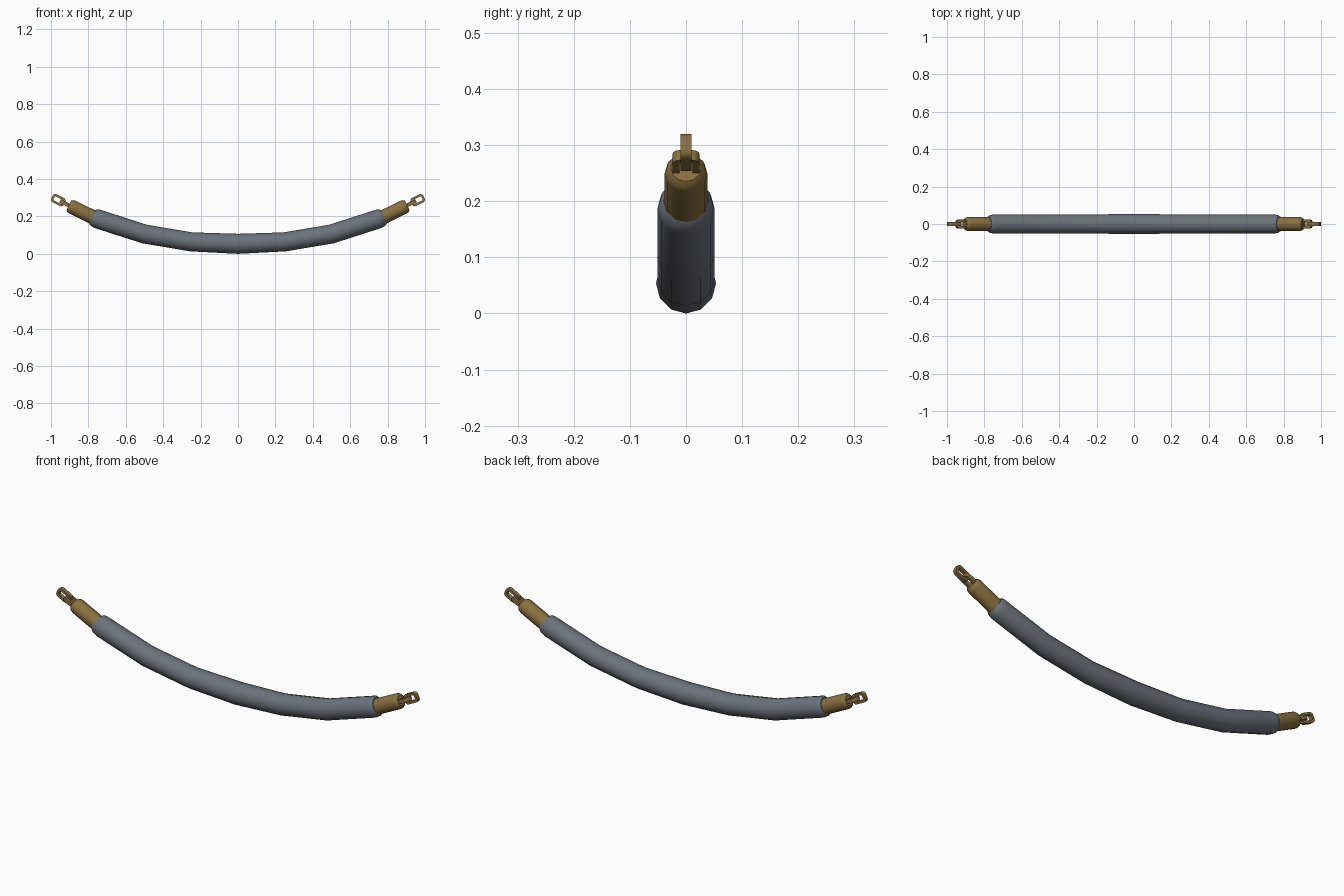
import bpy, bmesh, math
from mathutils import Vector

if "Cube" in bpy.data.objects:
    bpy.data.objects.remove(bpy.data.objects["Cube"])

TILT = math.radians(26.5)          # slope of the rope ends


def material(name, rgb):
    m = bpy.data.materials.new(name)
    m.diffuse_color = (*rgb, 1)
    m.use_nodes = True
    m.node_tree.nodes["Principled BSDF"].inputs["Base Color"].default_value = m.diffuse_color
    return m


ROPE = material("rope_grey", (0.15, 0.17, 0.20))
BRASS = material("brass", (0.25, 0.16, 0.05))


def finish(name, bm, mat, angle):
    bmesh.ops.recalc_face_normals(bm, faces=bm.faces)
    me = bpy.data.meshes.new(name)
    bm.to_mesh(me)
    bm.free()
    me.materials.append(mat)
    for p in me.polygons:
        p.use_smooth = True
    me.set_sharp_from_angle(angle=math.radians(angle))
    ob = bpy.data.objects.new(name, me)
    bpy.context.collection.objects.link(ob)
    return ob


def bridge(bm, a, b):
    n = len(a)
    for i in range(n):
        bm.faces.new((a[i], a[(i + 1) % n], b[(i + 1) % n], b[i]))


def sweep(name, path, mat, sides=12):
    """Round tube along (x, z, radius) points, closed at both ends."""
    bm = bmesh.new()
    rings = []
    for i, (x, z, r) in enumerate(path):
        p, q = path[max(i - 1, 0)], path[min(i + 1, len(path) - 1)]
        t = Vector((q[0] - p[0], 0, q[1] - p[1])).normalized()
        up = Vector((-t.z, 0, t.x))
        ring = []
        for k in range(sides):
            a = 2 * math.pi * k / sides
            ring.append(bm.verts.new(Vector((x, 0, z)) + up * (r * math.sin(a))
                                     + Vector((0, r * math.cos(a), 0))))
        rings.append(ring)
    for a, b in zip(rings, rings[1:]):
        bridge(bm, a, b)
    bm.faces.new(rings[0])
    bm.faces.new(rings[-1])
    return finish(name, bm, mat, 40)


def chain_link(name, cx, cz, side, upright):
    """Rounded rectangular loop of flat bar, lying along the rope end."""
    half_l, half_w, rad, bar, depth = 0.037, 0.024, 0.015, 0.012, 0.010
    d = Vector((side * math.cos(TILT), 0, math.sin(TILT)))
    n = Vector((-side * math.sin(TILT), 0, math.cos(TILT)))
    y = Vector((0, 1, 0))
    w, h = (n, y) if upright else (y, n)
    c = Vector((side * cx, 0, cz))
    bm = bmesh.new()
    rings = []
    for k, (sx, sy) in enumerate(((1, 1), (-1, 1), (-1, -1), (1, -1))):
        for j in range(4):
            a = math.radians(90 * k + 30 * j)
            e = d * math.cos(a) + w * math.sin(a)
            o = c + d * (sx * (half_l - rad)) + w * (sy * (half_w - rad))
            rings.append([bm.verts.new(o + e * r + h * s) for r, s in
                          ((rad, depth), (rad, -depth),
                           (rad - bar, -depth), (rad - bar, depth))])
    for i, a in enumerate(rings):
        bridge(bm, a, rings[(i + 1) % len(rings)])
    return finish(name, bm, BRASS, 40)


# Sagging rope with rounded ends
half = [(0.25, 0.064, 0.051), (0.50, 0.106, 0.051), (0.752, 0.187, 0.051),
        (0.768, 0.195, 0.048), (0.778, 0.200, 0.040)]
rope = [(-x, z, r) for x, z, r in reversed(half)] + [(0, 0.0535, 0.0535)] + half
sweep("rope", rope, ROPE)

# Brass end caps, fixed eyes and loose links on both sides
for side, label in ((-1, "left"), (1, "right")):
    cap = [(0.740, 0.178, 0.038), (0.886, 0.250, 0.038),
           (0.897, 0.2555, 0.035), (0.905, 0.2595, 0.027)]
    sweep("end_cap_" + label, [(side * x, z, r) for x, z, r in cap], BRASS)
    chain_link("eye_" + label, 0.918, 0.266, side, False)
    chain_link("link_" + label, 0.961, 0.287, side, True)
